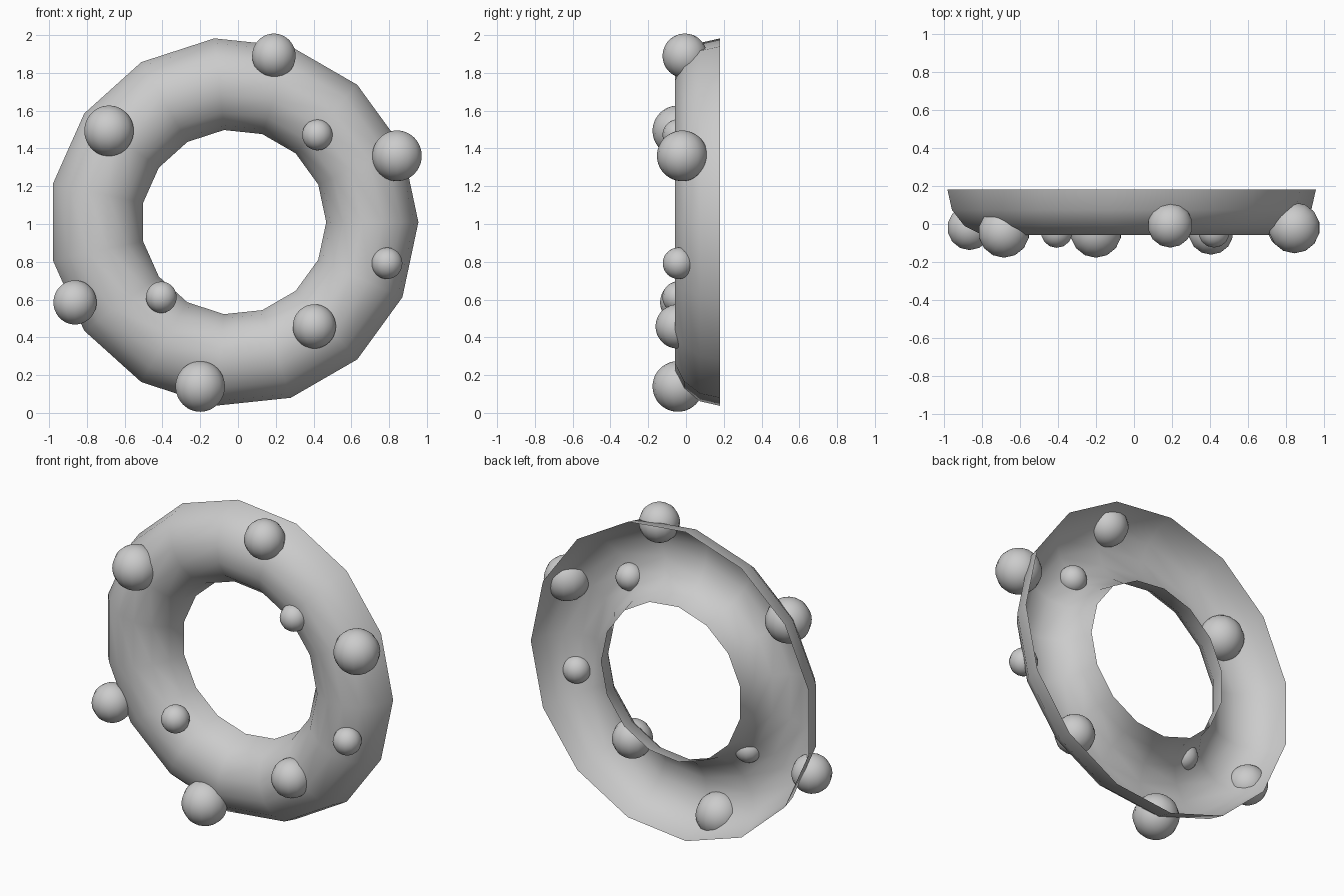
import bpy, bmesh, math
from mathutils import Vector

if "Cube" in bpy.data.objects:
    bpy.data.objects.remove(bpy.data.objects["Cube"])

CENTRE = Vector((-0.023, 0.18, 1.01))   # ring centre, on the open back plane
MAJOR, MINOR = 0.734, 0.244
SIDES, HALF_STEPS = 15, 7


def finish(bm, name, angle):
    mesh = bpy.data.meshes.new(name)
    bm.to_mesh(mesh)
    bm.free()
    obj = bpy.data.objects.new(name, mesh)
    bpy.context.collection.objects.link(obj)
    bpy.ops.object.select_all(action='DESELECT')
    obj.select_set(True)
    bpy.context.view_layer.objects.active = obj
    bpy.ops.object.shade_smooth_by_angle(angle=math.radians(angle))
    return obj


# Wreath ring: front half of a torus, open at the back
bm = bmesh.new()
loops = []
for i in range(SIDES):
    a = 2 * math.pi * i / SIDES
    loop = []
    for j in range(HALF_STEPS + 1):
        b = math.pi * j / HALF_STEPS
        r = MAJOR + MINOR * math.cos(b)
        loop.append(bm.verts.new(CENTRE + Vector(
            (r * math.cos(a), -MINOR * math.sin(b), r * math.sin(a)))))
    loops.append(loop)
for i in range(SIDES):
    p, q = loops[i], loops[(i + 1) % SIDES]
    for j in range(HALF_STEPS):
        bm.faces.new((p[j], p[j + 1], q[j + 1], q[j]))
# make the front face outward
bm.normal_update()
if sum(f.normal.y for f in bm.faces) > 0:
    bmesh.ops.reverse_faces(bm, faces=bm.faces[:])
finish(bm, "wreath_ring", 60)

# Baubles: x, y, z, radius
baubles = [
    (0.19, -0.006, 1.89, 0.118),
    (-0.683, -0.043, 1.493, 0.134),
    (0.42, -0.042, 1.472, 0.082),
    (0.842, -0.02, 1.361, 0.134),
    (0.789, -0.04, 0.792, 0.083),
    (0.404, -0.044, 0.458, 0.117),
    (-0.2, -0.043, 0.14, 0.134),
    (-0.863, -0.02, 0.585, 0.117),
    (-0.406, -0.042, 0.612, 0.083),
]
for n, (x, y, z, r) in enumerate(baubles, 1):
    bm = bmesh.new()
    bmesh.ops.create_uvsphere(bm, u_segments=14, v_segments=24, radius=r)
    bmesh.ops.translate(bm, verts=bm.verts, vec=(x, y, z))
    finish(bm, f"bauble_{n}", 60)
